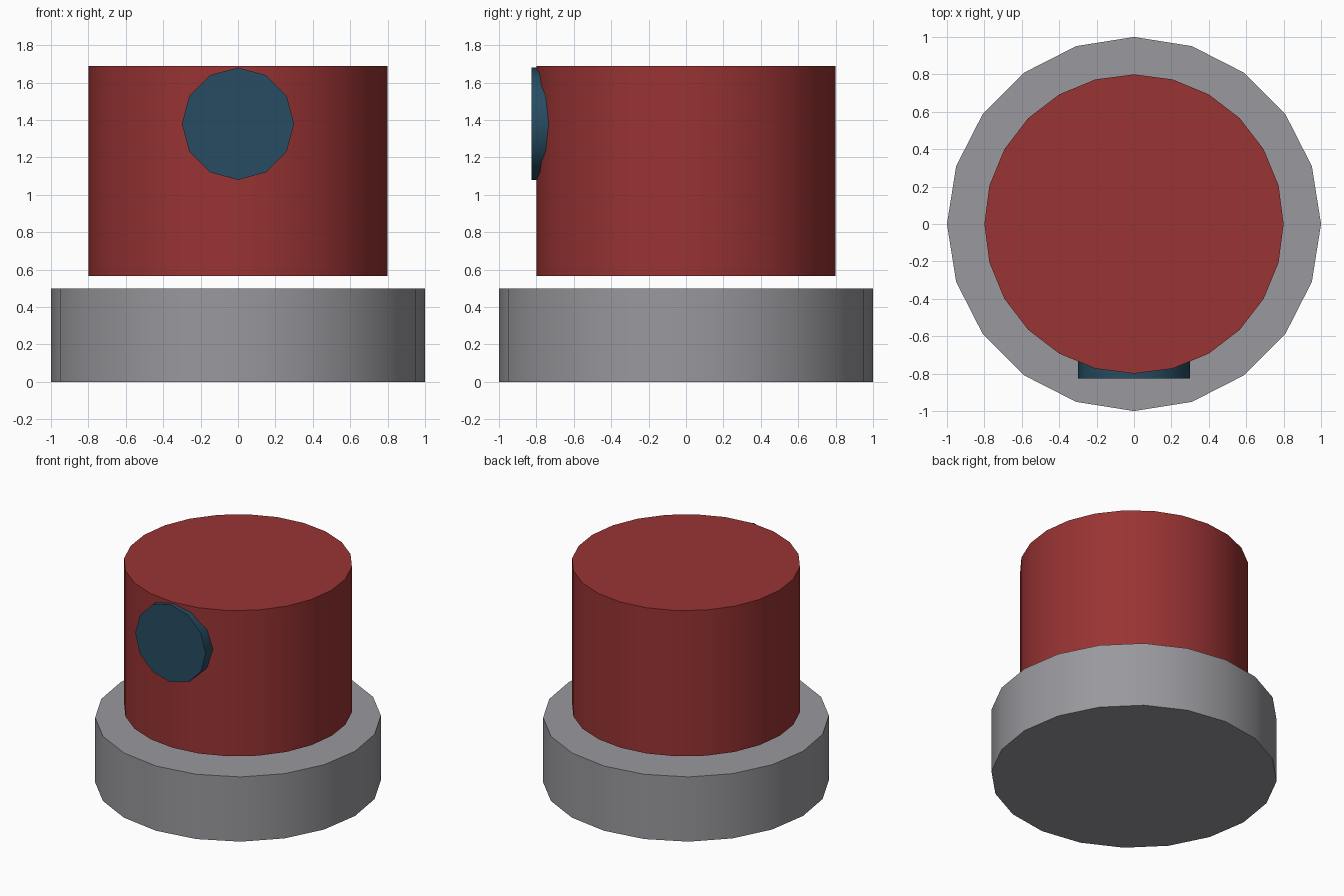
import bpy
import math

if "Cube" in bpy.data.objects:
    bpy.data.objects.remove(bpy.data.objects["Cube"])


def material(name, color):
    mat = bpy.data.materials.new(name)
    mat.diffuse_color = (*color, 1.0)
    mat.use_nodes = True
    mat.node_tree.nodes["Principled BSDF"].inputs["Base Color"].default_value = mat.diffuse_color
    return mat


def cylinder(name, sides, radius, depth, centre, mat, tilt=0.0):
    bpy.ops.mesh.primitive_cylinder_add(
        vertices=sides, radius=radius, depth=depth,
        location=centre, rotation=(tilt, 0, 0))
    obj = bpy.context.object
    obj.name = name
    obj.data.materials.append(mat)
    bpy.ops.object.shade_smooth_by_angle(angle=math.radians(40))
    return obj


grey = material("grey metal", (0.319, 0.319, 0.342))
red = material("dark red", (0.319, 0.033, 0.033))
blue = material("deep blue", (0.020, 0.073, 0.120))

# Wide base disc standing on the ground
cylinder("base", 20, 1.0, 0.5, (0, 0, 0.25), grey)

# Body floating just above the base
cylinder("body", 24, 0.8, 1.125, (0, 0, 1.1275), red)

# Round lens set into the front of the body
cylinder("front_lens", 12, 0.3, 0.125, (0, -0.7625, 1.38), blue, math.pi / 2)
